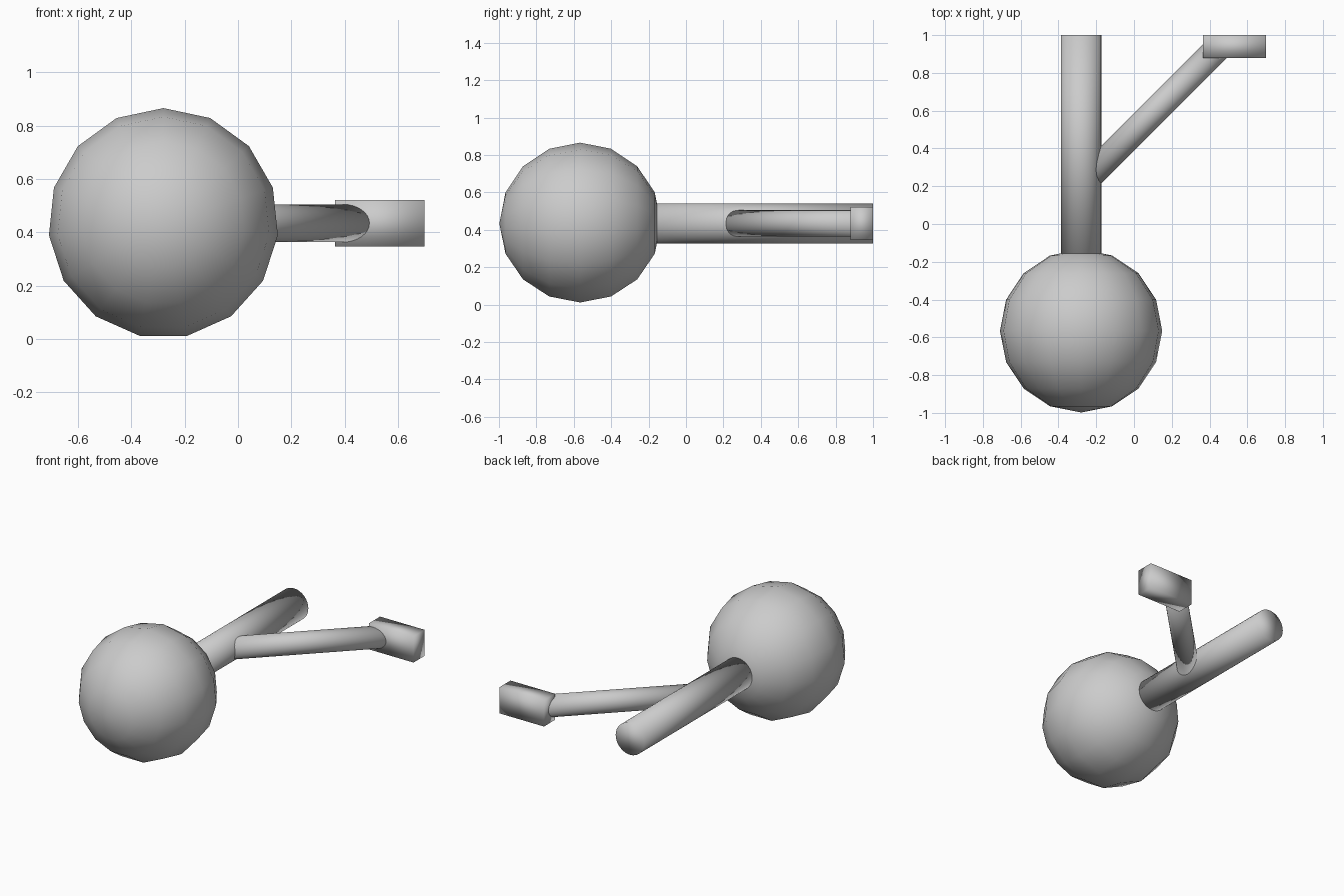
import bpy, math
from mathutils import Vector

if "Cube" in bpy.data.objects:
    bpy.data.objects.remove(bpy.data.objects["Cube"])

CX, CZ = -0.28, 0.434  # shared axis of ball and main tube


def finish(name):
    obj = bpy.context.object
    obj.name = name
    bpy.ops.object.shade_smooth()
    return obj


def tube(name, start, end, radius):
    a, b = Vector(start), Vector(end)
    d = b - a
    bpy.ops.mesh.primitive_cylinder_add(
        vertices=32, radius=radius, depth=d.length, location=(a + b) / 2,
        rotation=d.to_track_quat('Z', 'Y').to_euler())
    return finish(name)


# Low-poly ball with its poles along the tube direction
bpy.ops.mesh.primitive_uv_sphere_add(
    segments=15, ring_count=8, radius=0.432,
    location=(CX, -0.566, CZ), rotation=(math.radians(90), 0, 0))
finish("ball")

# Main tube running back from the ball
tube("main_tube", (CX, -0.19, CZ), (CX, 1.0, CZ), 0.107)

# Diagonal branch leaving the main tube
tube("branch_tube", (-0.25, 0.237, CZ), (0.455, 0.942, CZ), 0.071)

# End block on the branch, smooth shaded over its corners
bpy.ops.mesh.primitive_cube_add(size=1, location=(0.532, 0.94, CZ))
bpy.context.object.scale = (0.335, 0.12, 0.176)
bpy.ops.object.transform_apply(location=False, rotation=False, scale=True)
finish("end_block")
